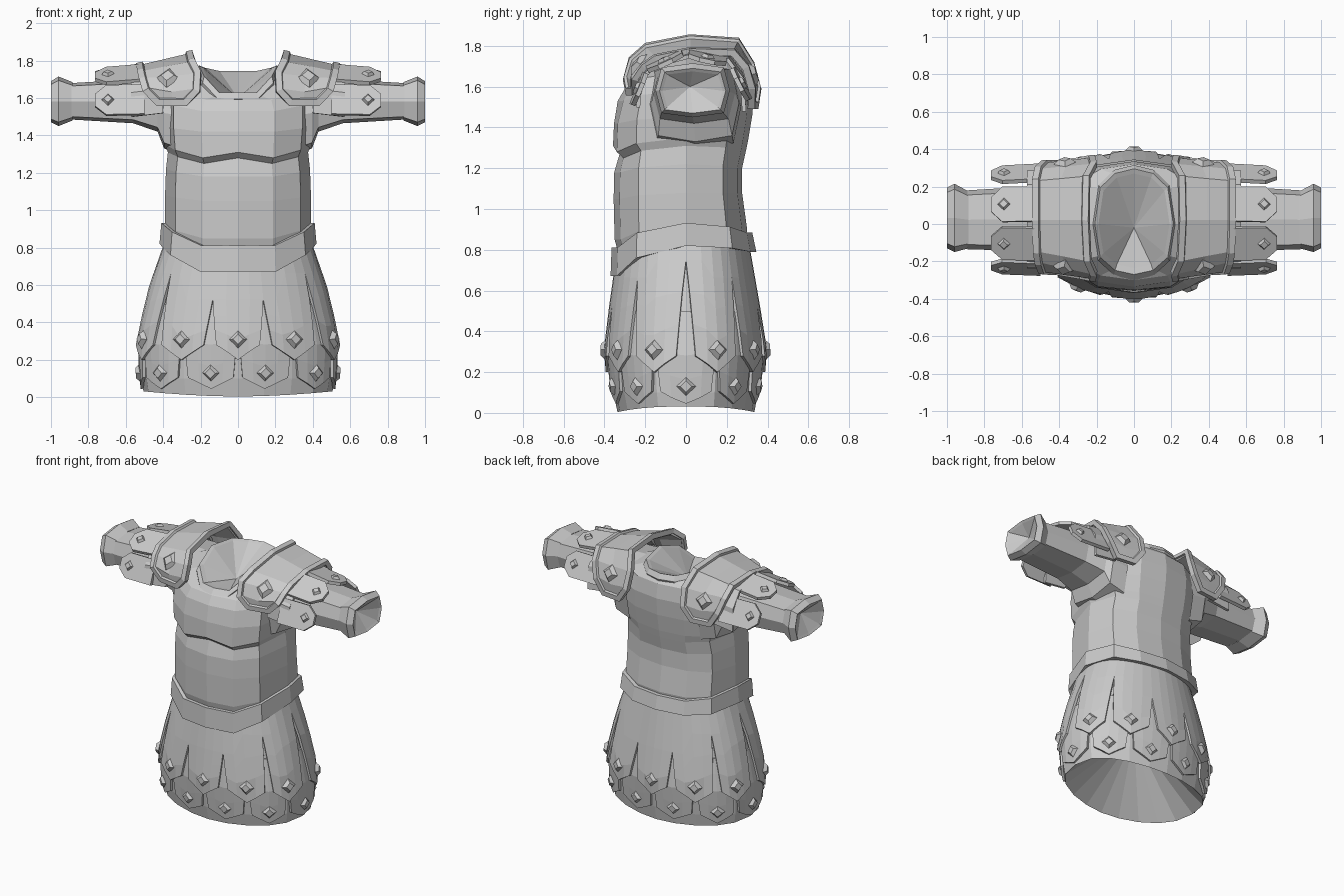
import bpy, bmesh
from math import sin, cos, radians, pi
from mathutils import Vector, Matrix

cube = bpy.data.objects.get("Cube")
if cube:
    bpy.data.objects.remove(cube)

grey = bpy.data.materials.new("plain_grey")
grey.use_nodes = True
grey.diffuse_color = (0.6, 0.6, 0.6, 1)
grey.node_tree.nodes["Principled BSDF"].inputs["Base Color"].default_value = (0.6, 0.6, 0.6, 1)


def finish(name, bm, thick=0, mirror=False, normals=True):
    if normals:
        bmesh.ops.recalc_face_normals(bm, faces=bm.faces)
    me = bpy.data.meshes.new(name)
    bm.to_mesh(me)
    bm.free()
    me.materials.append(grey)
    ob = bpy.data.objects.new(name, me)
    bpy.context.collection.objects.link(ob)
    if thick:
        mod = ob.modifiers.new("thickness", 'SOLIDIFY')
        mod.thickness, mod.offset = thick, -1
    if mirror:
        ob.modifiers.new("mirror", 'MIRROR').use_clip = False
    return ob


def spow(v, p):
    return abs(v) ** p * (1 if v >= 0 else -1)


def body_ring(r, n=12):
    """Upright ring: half width, front y, back y, then z at front, side, back."""
    hw, yf, yb, zf, zs, zb = r
    pts = []
    for i in range(n):
        a = 2 * pi * i / n
        s, c = spow(sin(a), 1.05), spow(round(cos(a), 6), 0.6)
        y = c * yf if c > 0 else -c * yb
        z = zs + ((zf if c > 0 else zb) - zs) * min(1, abs(c) * 1.12) ** 3
        pts.append(Vector((hw * s, y, z)))
    return pts


def arm_ring(r, n=8, p=0.5):
    """Ring across the arm: x, low y, high y, low z, high z."""
    x, y0, y1, z0, z1 = r
    return [Vector((x, (y0 + y1) / 2 + (y1 - y0) / 2 * spow(round(sin(2 * pi * i / n), 6), p),
                    (z0 + z1) / 2 + (z1 - z0) / 2 * spow(round(cos(2 * pi * i / n), 6), p)))
            for i in range(n)]


def loft(name, rings, start=None, end=None, loop=False, mirror=False, shape=None):
    bm = bmesh.new()
    rows = [[bm.verts.new(p) for p in ring] for ring in rings]
    if shape:
        shape(rows)
    n = len(rows[0])
    for a, b in zip(rows, rows[1:] + rows[:1] if loop else rows[1:]):
        for i in range(n):
            bm.faces.new((a[i], a[(i + 1) % n], b[(i + 1) % n], b[i]))
    for tip, row in ((start, rows[0]), (end, rows[-1])):
        if tip:
            v = bm.verts.new(tip)
            for i in range(n):
                bm.faces.new((row[i], row[(i + 1) % n], v))
    return finish(name, bm, mirror=mirror)


def sheet(name, grid, thick, rim=0, mirror=False):
    """Plate from a grid of points, with an optional raised border."""
    bm = bmesh.new()
    rows = [[bm.verts.new(p) for p in row] for row in grid]
    for a, b in zip(rows, rows[1:]):
        for i in range(len(a) - 1):
            bm.faces.new((a[i], a[i + 1], b[i + 1], b[i]))
    if rim:
        bm.normal_update()
        bmesh.ops.inset_region(bm, faces=bm.faces[:], thickness=rim,
                               use_boundary=True, use_even_offset=True)
        bm.normal_update()
        inner = [f for f in bm.faces if not any(e.is_boundary for e in f.edges)]
        bmesh.ops.inset_region(bm, faces=inner, thickness=0.006, depth=-0.014)
    return finish(name, bm, thick, mirror, normals=False)


def stud(name, pos, normal, up, size=0.05, mirror=False):
    """Four sided diamond stud on a surface."""
    n = Vector(normal).normalized()
    u = Vector(up)
    u = (u - n * u.dot(n)).normalized()
    m = Matrix((u.cross(n), u, n)).transposed().to_4x4()
    m.translation = Vector(pos) + n * 0.004
    bm = bmesh.new()
    bmesh.ops.create_cone(bm, cap_ends=True, segments=4, radius1=size, radius2=size * 0.55,
                          depth=0.024, matrix=m)
    return finish(name, bm, mirror=mirror)


# Torso with a chest shelf and a slim waist
def chest_notch(rows):
    for k in (4, 5):
        rows[k][0].co.z += 0.03
    for k in (4, 5, 6):
        rows[k][0].co.y += 0.012


loft("torso", [body_ring(r) for r in (
    (0.38, -0.31, 0.28, 0.70, 0.82, 0.78), (0.39, -0.35, 0.30, 0.85, 0.92, 0.90),
    (0.39, -0.355, 0.275, 1.05, 1.08, 1.08), (0.385, -0.352, 0.275, 1.18, 1.22, 1.2),
    (0.375, -0.335, 0.295, 1.25, 1.31, 1.29), (0.39, -0.37, 0.305, 1.28, 1.35, 1.34),
    (0.40, -0.365, 0.325, 1.42, 1.45, 1.46), (0.40, -0.335, 0.335, 1.53, 1.58, 1.58),
    (0.37, -0.30, 0.32, 1.59, 1.68, 1.68), (0.22, -0.26, 0.29, 1.62, 1.74, 1.72))],
    shape=chest_notch)

# Neck collar with a sunken middle
loft("collar", [body_ring(r) for r in (
    (0.23, -0.28, 0.30, 1.585, 1.71, 1.68), (0.22, -0.30, 0.315, 1.595, 1.74, 1.71),
    (0.21, -0.27, 0.295, 1.63, 1.775, 1.745), (0.19, -0.235, 0.27, 1.625, 1.765, 1.735))],
    end=(0, -0.02, 1.60))

# Belt
loft("belt", [body_ring(r) for r in (
    (0.38, -0.31, 0.28, 0.68, 0.82, 0.80), (0.42, -0.37, 0.345, 0.672, 0.82, 0.79),
    (0.41, -0.365, 0.325, 0.812, 0.932, 0.885), (0.37, -0.33, 0.28, 0.812, 0.932, 0.885))], loop=True)

# Skirt: radii by height, shared by the tunic and both strap layers
SKIRT = [(0.0, 0.50, 0.335, 0.335), (0.1, 0.517, 0.357, 0.352), (0.3, 0.522, 0.378, 0.373),
         (0.6, 0.448, 0.342, 0.325), (0.85, 0.36, 0.305, 0.28)]


def skirt_size(z):
    for a, b in zip(SKIRT, SKIRT[1:]):
        if z <= b[0] or b is SKIRT[-1]:
            t = (z - a[0]) / (b[0] - a[0])
            return [p + (q - p) * t for p, q in zip(a, b)][1:]


def on_skirt(deg, z, off=0.0):
    hw, yf, yb = skirt_size(z)
    s, c = spow(sin(radians(deg)), 1.1), spow(cos(radians(deg)), 0.78)
    return Vector(((hw + off) * s, -(yf + off) * c if c > 0 else -(yb + off) * c, z))


def skirt_normal(deg, z):
    du = on_skirt(deg + 3, z) - on_skirt(deg - 3, z)
    dz = on_skirt(deg, z + 0.05) - on_skirt(deg, z - 0.05)
    return du.cross(dz)


hem = [on_skirt(i * 18, 0.018 - 0.014 * cos(radians(i * 36))) for i in range(20)]
loft("tunic_skirt", [hem] + [[on_skirt(i * 18, z) for i in range(20)] for z in (0.1, 0.3, 0.6, 0.82)],
     start=(0, 0, 0.45))


def skirt_strap(name, mid, top, tip, shoulder, half_low, slits, off, stud_z):
    grid = []
    for t in (0, 0.25, 0.5, 0.75, 1):
        row = []
        for u in (-1, -0.5, 0, 0.5, 1):
            low = tip + (shoulder - tip) * abs(u)
            slit = slits[0] if u < 0 else slits[1]
            z = top + (slit - top) * t * 4 if t <= 0.25 else slit + (low - slit) * (t - 0.25) / 0.75
            f = max(0, min(1, (slit - z) / (slit - shoulder)))
            row.append(on_skirt(mid + u * (18 + (half_low - 18) * f), z, off))
        grid.append(row[::-1])
    sheet(name, grid, 0.018)
    stud(name + "_stud", on_skirt(mid, stud_z, off), skirt_normal(mid, stud_z), (0, 0, 1))


# Slit tops rise towards the sides
def slit_top(deg):
    return 0.5 + 0.25 * sin(radians(deg)) ** 2


for k in range(10):
    m = k * 36
    skirt_strap(f"upper_strap_{k}", m, 0.82, 0.2, 0.28, 14.2, (slit_top(m - 18), slit_top(m + 18)),
                0.026, 0.31)
    skirt_strap(f"lower_strap_{k}", m + 18, 0.5, 0.045, 0.105, 14.5, (0.4, 0.4), 0.013, 0.13)

# Sleeves with flared, sunken cuffs
loft("sleeve", [arm_ring(r) for r in (
    (0.28, -0.19, 0.27, 1.29, 1.71), (0.395, -0.17, 0.26, 1.33, 1.71), (0.43, -0.16, 0.24, 1.42, 1.71),
    (0.56, -0.145, 0.20, 1.465, 1.70), (0.89, -0.135, 0.18, 1.485, 1.68))], mirror=True)
loft("cuff", [arm_ring(r) for r in (
    (0.885, -0.13, 0.175, 1.48, 1.685), (0.96, -0.15, 0.215, 1.45, 1.715), (1.0, -0.13, 0.195, 1.47, 1.69),
    (0.99, -0.115, 0.18, 1.485, 1.675))], end=(0.92, 0.02, 1.6), mirror=True)

# Shoulder pads: arched plates, rows run from the front flap over to the back flap
# Each row: inner x, outer x, y, z, outward drop, outward narrowing
ARCH = [(0.275, 0.435, -0.295, 1.558, 0, 0.1), (0.205, 0.51, -0.31, 1.635, 0, 0.14),
        (0.20, 0.53, -0.28, 1.745, 0.04, 0.22), (0.235, 0.54, -0.2, 1.815, 0.065, 0.22),
        (0.245, 0.545, 0.02, 1.857, 0.07, 0), (0.24, 0.545, 0.26, 1.84, 0.06, 0.08),
        (0.20, 0.53, 0.335, 1.72, 0.02, 0.08), (0.21, 0.495, 0.37, 1.59, 0, 0.08),
        (0.28, 0.43, 0.355, 1.49, 0, 0.05)]
pad = []
for x0, x1, y, z, drop, narrow in ARCH:
    pad.append([Vector((x0 + (x1 - x0) * t, y * (1 - narrow * t), z - drop * t)) for t in (0, 0.5, 1)])
sheet("shoulder_pad", pad, 0.035, rim=0.034, mirror=True)
stud("front_pad_stud", (0.375, -0.237, 1.712), (0.15, -0.75, 0.6), (0, 0, 1), 0.065, True)
stud("back_pad_stud", (0.37, 0.332, 1.66), (0.1, 0.9, 0.3), (0, 0, 1), 0.06, True)

# Layer under each pad that carries the arm straps
guard = []
for y, z in ((-0.245, 1.52), (-0.235, 1.65), (-0.165, 1.73), (0.02, 1.78), (0.21, 1.76), (0.285, 1.66), (0.295, 1.5)):
    guard.append([Vector((x, y, z - (x - 0.40) * 0.12)) for x in (0.40, 0.572)])
sheet("shoulder_guard", guard, 0.02, mirror=True)


def arm_strap(name, start, tip, normal, w):
    a, b = Vector(start), Vector(tip)
    d = (b - a).normalized()
    n = Vector(normal)
    n = (n - d * n.dot(d)).normalized()
    side = n.cross(d) * w
    neck = b - d * 0.06
    bm = bmesh.new()
    bm.faces.new([bm.verts.new(p) for p in (
        a - side, neck - side, b - side * 0.4, b + side * 0.4, neck + side, a + side)])
    finish(name, bm, 0.022, True, normals=False)
    stud(name + "_stud", b - d * 0.07, n, d, 0.04, True)


arm_strap("front_arm_strap", (0.5, -0.245, 1.595), (0.765, -0.235, 1.59), (0, -0.92, 0.38), 0.085)
arm_strap("upper_front_arm_strap", (0.52, -0.11, 1.742), (0.765, -0.105, 1.722), (0.1, -0.42, 0.9), 0.095)
arm_strap("upper_back_arm_strap", (0.52, 0.11, 1.765), (0.765, 0.105, 1.735), (0.1, 0.2, 0.95), 0.095)
arm_strap("back_arm_strap", (0.48, 0.285, 1.62), (0.765, 0.27, 1.615), (0, 0.88, 0.45), 0.088)
